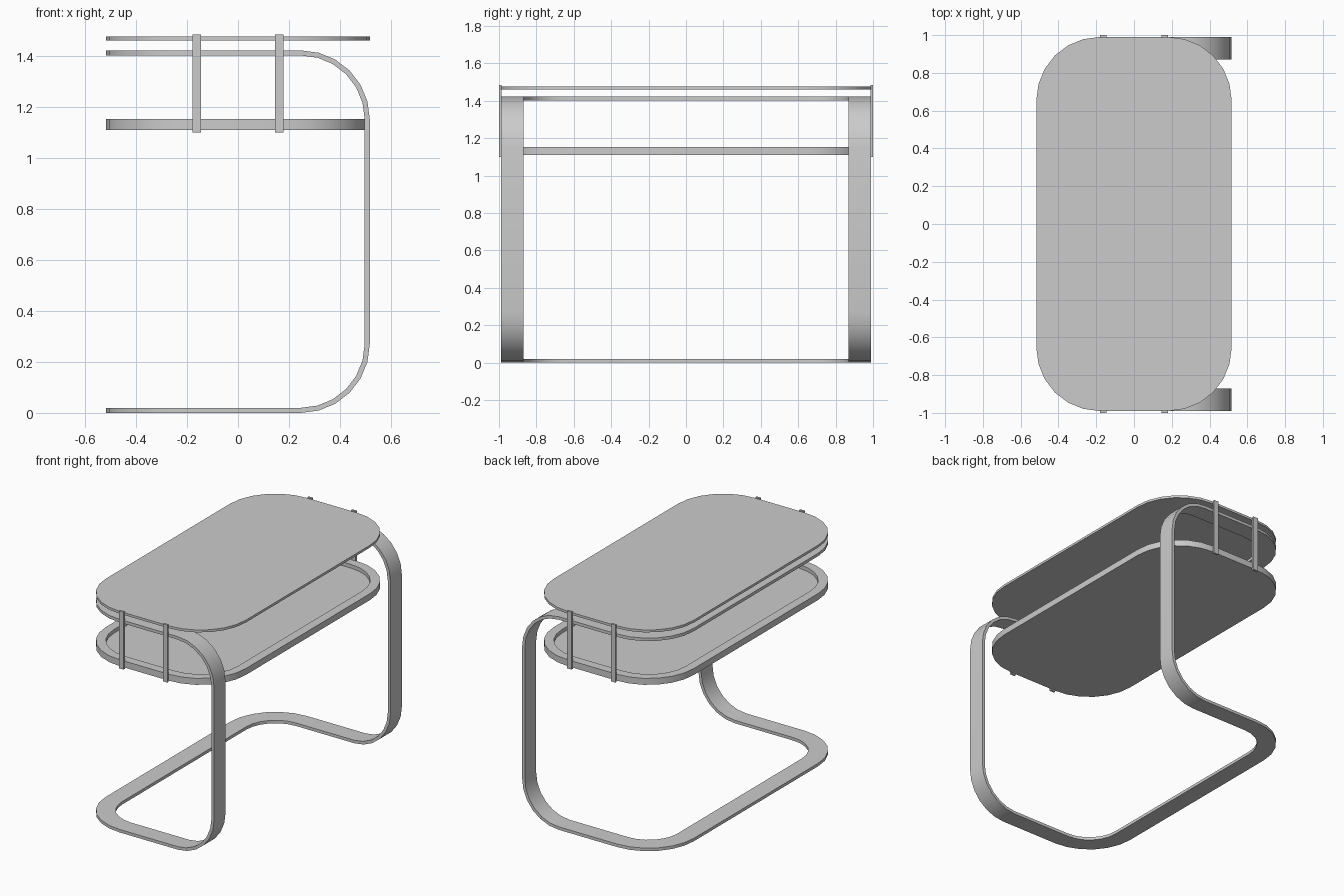
import bpy, math
from math import sin, cos, radians

if "Cube" in bpy.data.objects:
    bpy.data.objects.remove(bpy.data.objects["Cube"])

W, L = 0.517, 0.99          # half width (x) and half length (y)
R, BEND = 0.335, 0.27       # plan corner radius, side bend radius
BAR, T, TOP = 0.12, 0.02, 1.422   # flat bar width, thickness, frame height
SEG = 6


def make(name, verts, faces):
    me = bpy.data.meshes.new(name)
    me.from_pydata(verts, [], faces)
    ob = bpy.data.objects.new(name, me)
    bpy.context.collection.objects.link(ob)
    bpy.ops.object.select_all(action='DESELECT')
    ob.select_set(True)
    bpy.context.view_layer.objects.active = ob
    bpy.ops.object.mode_set(mode='EDIT')
    bpy.ops.mesh.select_all(action='SELECT')
    bpy.ops.mesh.normals_make_consistent(inside=False)
    bpy.ops.object.mode_set(mode='OBJECT')
    bpy.ops.object.shade_smooth_by_angle(angle=radians(30))
    return ob


def loft(name, rings, closed=False):
    n, m = len(rings[0]), len(rings)
    faces = []
    for i in range(m if closed else m - 1):
        a, b = i * n, (i + 1) % m * n
        faces += [(a + j, a + (j + 1) % n, b + (j + 1) % n, b + j) for j in range(n)]
    if not closed:
        faces += [tuple(range(n)), tuple(range((m - 1) * n, m * n))]
    return make(name, [v for r in rings for v in r], faces)


def arc(a0, a1):
    return [radians(a0 + (a1 - a0) * i / SEG) for i in range(SEG + 1)]


def outline(inset, z):
    r = R - inset
    return [(sx * (W - R) + r * cos(a), sy * (L - R) + r * sin(a), z)
            for sx, sy, a0 in ((1, 1, 0), (-1, 1, 90), (-1, -1, 180), (1, -1, 270))
            for a in arc(a0, a0 + 90)]


# Rounded table top
loft("table_top", [outline(0, 1.46), outline(0, 1.476)])

# Tray with raised rim and recessed floor
loft("tray", [outline(0, 1.11), outline(0, 1.153), outline(0.06, 1.153), outline(0.06, 1.128)])


# Frame cross-sections: flat corner in plan, and side bend in elevation
def corner(a, side, z, dz):
    cx, cy, r = R - W, side * (L - R), R - BAR
    o = (cx + R * cos(a), cy + R * sin(a))
    i = (cx + r * cos(a), cy + r * sin(a))
    return [(*o, z), (*o, z + dz), (*i, z + dz), (*i, z)]


def bend(a, side, cz):
    cx, r = W - BEND, BEND - T
    p = (cx + BEND * cos(a), cz + BEND * sin(a))
    q = (cx + r * cos(a), cz + r * sin(a))
    yo, yi = side * L, side * (L - BAR)
    return [(p[0], yo, p[1]), (q[0], yo, q[1]), (q[0], yi, q[1]), (p[0], yi, p[1])]


# Continuous bent frame: base U, near leg, top U, far leg
rings = [corner(a, 1, 0, T) for a in arc(90, 180)]
rings += [corner(a, -1, 0, T) for a in arc(180, 270)]
rings += [bend(a, -1, BEND) for a in arc(-90, 0)]
rings += [bend(a, -1, TOP - BEND) for a in arc(0, 90)]
rings += [corner(a, -1, TOP, -T) for a in arc(270, 180)]
rings += [corner(a, 1, TOP, -T) for a in arc(180, 90)]
rings += [bend(a, 1, TOP - BEND) for a in arc(90, 0)]
rings += [bend(a, 1, BEND) for a in arc(0, -90)]
loft("bent_frame", rings, closed=True)

# Four hanger straps joining top, frame and tray
for sx, xn in ((-1, "left"), (1, "right")):
    for sy, yn in ((-1, "front"), (1, "back")):
        ring = [(sx * 0.162 + dx, sy * y) for dx, y in
                ((-0.017, 0.986), (0.017, 0.986), (0.017, 1.0), (-0.017, 1.0))]
        loft(f"hanger_strap_{yn}_{xn}", [[(x, y, z) for x, y in ring] for z in (1.1, 1.484)])
